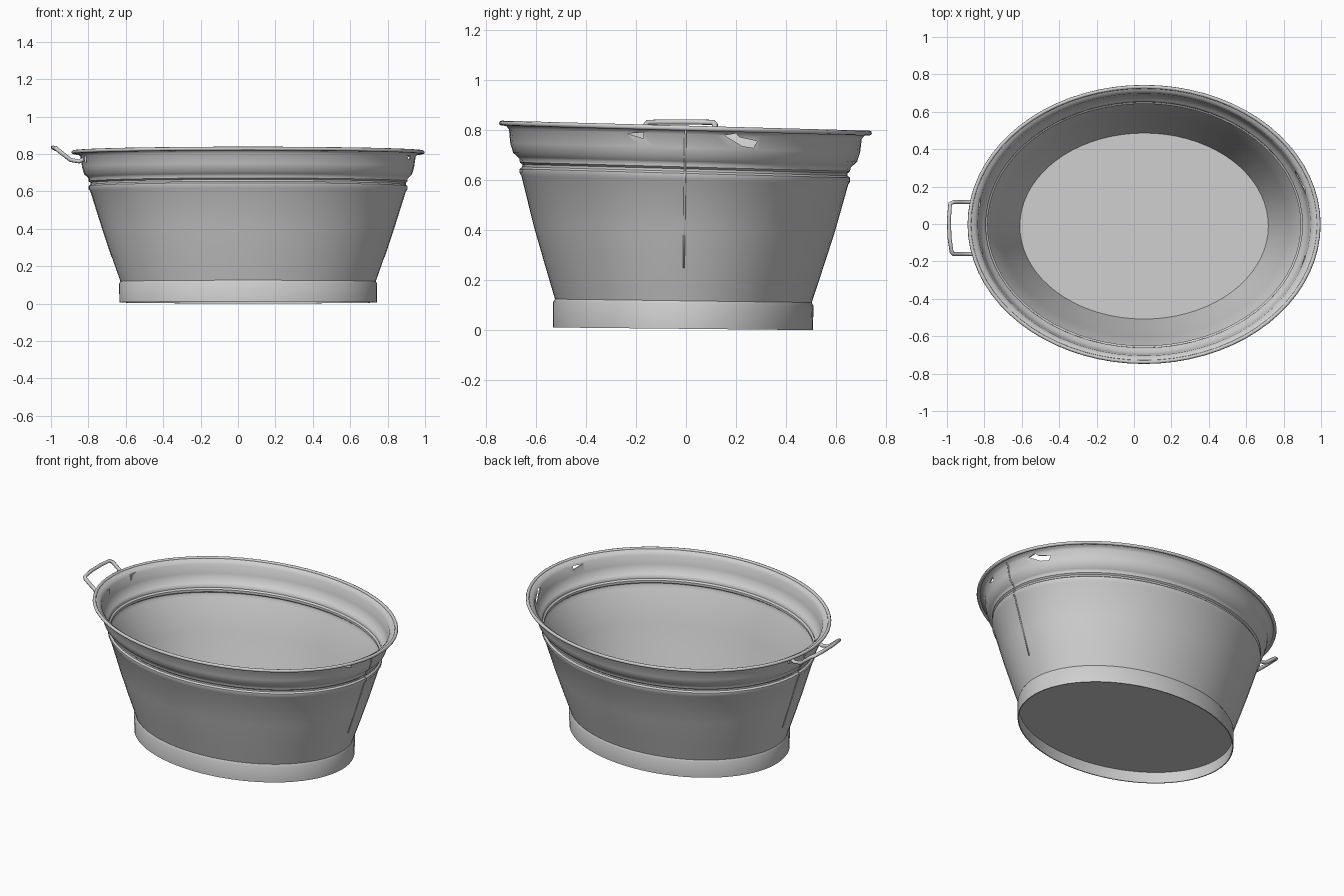
import bpy
import bmesh
from math import cos, sin, pi, radians, sqrt
from mathutils import Vector

if "Cube" in bpy.data.objects:
    bpy.data.objects.remove(bpy.data.objects["Cube"], do_unlink=True)

SEGMENTS = 72
CENTRE_X = 0.054


def make_material(name, value):
    mat = bpy.data.materials.new(name)
    mat.use_nodes = True
    colour = (value, value, value, 1)
    mat.diffuse_color = colour
    mat.node_tree.nodes["Principled BSDF"].inputs["Base Color"].default_value = colour
    return mat


metal = make_material("galvanised grey", 0.62)


def finish(name, bm):
    mesh = bpy.data.meshes.new(name)
    bm.to_mesh(mesh)
    bm.free()
    obj = bpy.data.objects.new(name, mesh)
    bpy.context.collection.objects.link(obj)
    mesh.materials.append(metal)
    return obj


def activate(obj):
    bpy.ops.object.select_all(action="DESELECT")
    obj.select_set(True)
    bpy.context.view_layer.objects.active = obj


def smooth(obj, angle=42):
    activate(obj)
    bpy.ops.object.shade_smooth_by_angle(angle=radians(angle))


def ring_point(angle, z, rx, ry):
    # The tub leans slightly down towards the back, more so near the top
    y = ry * sin(angle) - 0.012 * (1 - z)
    return Vector((CENTRE_X + rx * cos(angle), y, z - y * (0.01 + 0.017 * min(1, z / 0.6))))


def loft(name, rings, thickness):
    bm = bmesh.new()
    loops = [[bm.verts.new(ring_point(2 * pi * i / SEGMENTS, *ring))
              for i in range(SEGMENTS)] for ring in rings]
    for low, high in zip(loops, loops[1:]):
        for i in range(SEGMENTS):
            j = (i + 1) % SEGMENTS
            bm.faces.new((low[i], low[j], high[j], high[i]))
    obj = finish(name, bm)
    solid = obj.modifiers.new("sheet", "SOLIDIFY")
    solid.thickness = thickness
    solid.offset = -1
    activate(obj)
    bpy.ops.object.modifier_apply(modifier=solid.name)
    return obj


def tube(name, points, radius, cyclic=False):
    curve = bpy.data.curves.new(name, "CURVE")
    curve.dimensions = "3D"
    curve.bevel_depth = radius
    curve.bevel_resolution = 2
    curve.use_fill_caps = True
    spline = curve.splines.new("POLY")
    spline.points.add(len(points) - 1)
    for p, co in zip(spline.points, points):
        p.co = (*co, 1)
    spline.use_cyclic_u = cyclic
    obj = bpy.data.objects.new(name, curve)
    bpy.context.collection.objects.link(obj)
    curve.materials.append(metal)
    activate(obj)
    bpy.ops.object.convert(target="MESH")
    smooth(bpy.context.object, 60)


# Tapered wall with two shallow beads, a ledge and a flared lip
WALL = [(0.08, 0.669, 0.502), (0.25, 0.729, 0.555), (0.40, 0.779, 0.601),
        (0.60, 0.842, 0.654), (0.612, 0.851, 0.661), (0.628, 0.851, 0.661),
        (0.636, 0.841, 0.651), (0.646, 0.841, 0.651), (0.654, 0.851, 0.661),
        (0.668, 0.851, 0.662), (0.676, 0.858, 0.67), (0.692, 0.875, 0.688),
        (0.73, 0.886, 0.70), (0.785, 0.894, 0.706), (0.80, 0.907, 0.718),
        (0.808, 0.932, 0.737)]
wall = loft("tub_wall", WALL, 0.005)

# Rust holes punched through the right-hand end
HOLES = [[(0.155, 0.78), (0.20, 0.788), (0.215, 0.772), (0.285, 0.757), (0.27, 0.73), (0.225, 0.737)],
         [(-0.235, 0.787), (-0.17, 0.792), (-0.17, 0.767), (-0.2, 0.777)]]
for outline in HOLES:
    bm = bmesh.new()
    face = bm.faces.new([bm.verts.new((0.7, y, z)) for y, z in outline])
    out = bmesh.ops.extrude_face_region(bm, geom=[face])["geom"]
    bmesh.ops.translate(bm, vec=(0.5, 0, 0), verts=[v for v in out if isinstance(v, bmesh.types.BMVert)])
    bmesh.ops.recalc_face_normals(bm, faces=bm.faces)
    cutter = finish("hole_cutter", bm)
    cutter.hide_render = True
    cut = wall.modifiers.new("hole", "BOOLEAN")
    cut.operation = "DIFFERENCE"
    cut.solver = "EXACT"
    cut.object = cutter
    activate(wall)
    bpy.ops.object.modifier_apply(modifier=cut.name)
    bpy.data.objects.remove(cutter, do_unlink=True)
smooth(wall)

# Foot band around the base
smooth(loft("foot_band", [(0.006, 0.688, 0.52), (0.105, 0.69, 0.521), (0.118, 0.684, 0.514)], 0.006))

# Recessed floor disc
bm = bmesh.new()
disc = bm.faces.new([bm.verts.new(ring_point(2 * pi * i / SEGMENTS, 0.075, 0.682, 0.514))
                     for i in range(SEGMENTS)])
out = bmesh.ops.extrude_face_region(bm, geom=[disc])["geom"]
bmesh.ops.translate(bm, vec=(0, 0, 0.006), verts=[v for v in out if isinstance(v, bmesh.types.BMVert)])
bmesh.ops.recalc_face_normals(bm, faces=bm.faces)
finish("floor", bm)

# Rolled wire rim
tube("rolled_rim", [ring_point(2 * pi * i / SEGMENTS, 0.809, 0.934, 0.736) for i in range(SEGMENTS)],
     0.01, cyclic=True)

# Lapped vertical seams at both ends
for name, angle in (("right_seam", pi), ("left_seam", 0)):
    bm = bmesh.new()
    rows = []
    for z, rx, ry in WALL[1:-1]:
        rows.append([bm.verts.new(ring_point(angle + s * 0.006, z, rx + 0.002, ry)) for s in (-1, 1)])
    for a, b in zip(rows, rows[1:]):
        bm.faces.new((a[0], a[1], b[1], b[0]))
    seam = finish(name, bm)
    solid = seam.modifiers.new("sheet", "SOLIDIFY")
    solid.thickness = 0.004
    smooth(seam)

# Bent wire carrying handle on one end
ARM = [(-0.825, 0.772), (-0.85, 0.76), (-0.895, 0.768), (-0.93, 0.795), (-0.965, 0.823)]
path = [(x, 0.117, z) for x, z in ARM]
path += [(-0.983, 0.108, 0.832), (-0.989, 0.03, 0.834), (-0.987, -0.07, 0.834), (-0.975, -0.152, 0.832)]
path += [(x, -0.16, z) for x, z in reversed(ARM)]
tube("carrying_handle", path, 0.011)

# Small plates that hold the handle on the wall
for y in (0.117, -0.16):
    bm = bmesh.new()
    bmesh.ops.create_cube(bm, size=1)
    bmesh.ops.scale(bm, vec=(0.01, 0.05, 0.035), verts=bm.verts)
    x = CENTRE_X - 0.892 * sqrt(1 - (y / 0.705) ** 2)
    bmesh.ops.translate(bm, vec=(x, y, 0.772), verts=bm.verts)
    finish("handle_bracket", bm)
